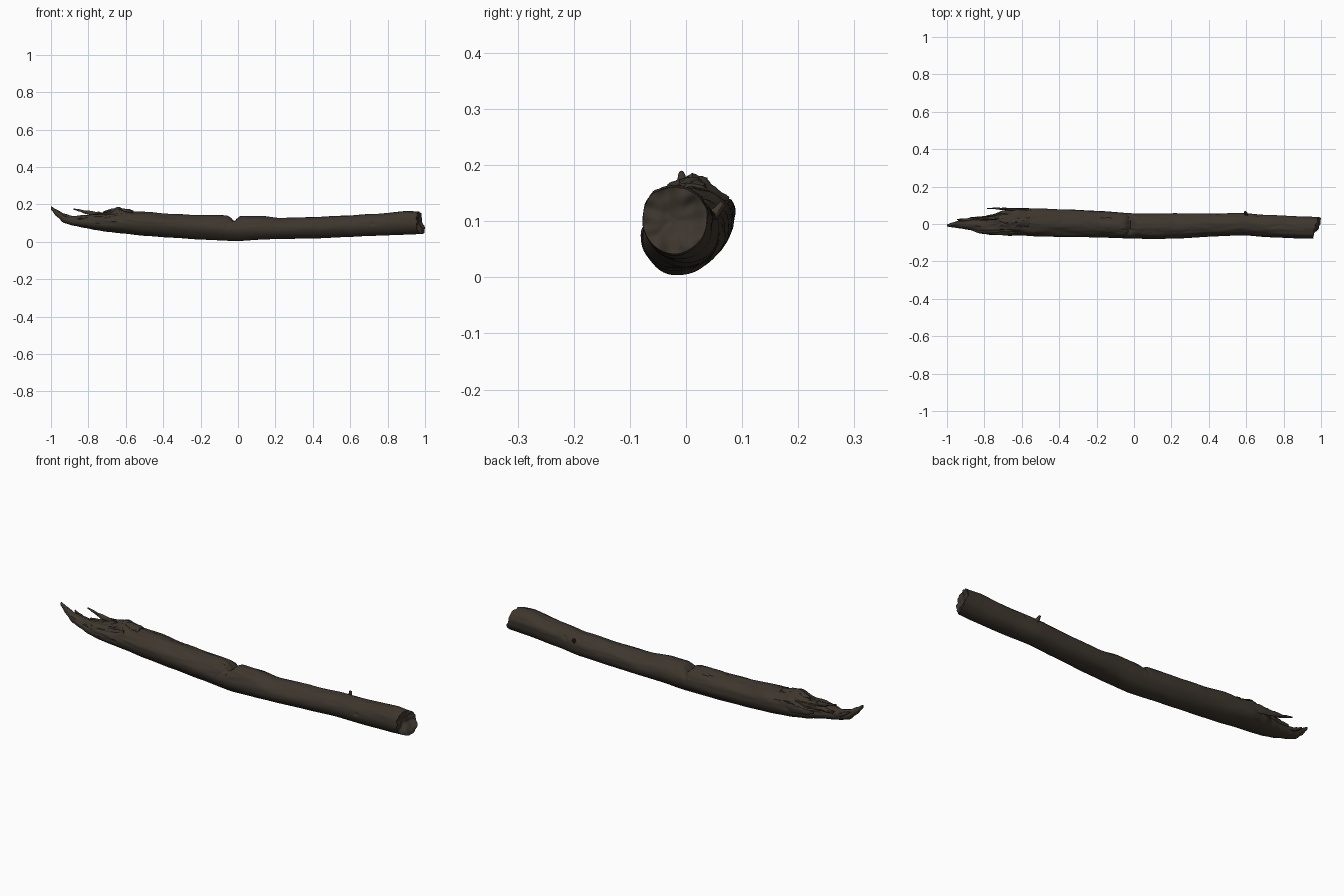
import bpy, bmesh, math
from mathutils import Vector, noise

if "Cube" in bpy.data.objects:
    bpy.data.objects.remove(bpy.data.objects["Cube"])

bark = bpy.data.materials.new("dark bark brown")
bark.diffuse_color = (0.047, 0.037, 0.027, 1)
bark.use_nodes = True
bark.node_tree.nodes["Principled BSDF"].inputs["Base Color"].default_value = bark.diffuse_color

# x, y low, y high, z low, z high of the trunk
ROWS = [
    (-1.00, -.014, -.002, .172, .190), (-.97, -.018, .008, .135, .172),
    (-.93, -.024, .020, .100, .150), (-.88, -.032, .028, .086, .136),
    (-.82, -.052, .038, .074, .142), (-.76, -.058, .050, .062, .148),
    (-.70, -.060, .072, .053, .156), (-.62, -.062, .086, .045, .163),
    (-.50, -.066, .084, .033, .160), (-.35, -.068, .078, .022, .148),
    (-.20, -.070, .070, .012, .142), (.00, -.078, .055, .004, .139),
    (.12, -.081, .053, .011, .138), (.22, -.078, .056, .015, .126),
    (.42, -.065, .057, .018, .131), (.58, -.060, .060, .024, .140),
    (.72, -.072, .048, .031, .149), (.90, -.078, .040, .039, .167),
    (.96, -.077, .038, .043, .162)]


def lookup(x):
    for a, b in zip(ROWS, ROWS[1:]):
        if x <= b[0]:
            t = max(0, (x - a[0]) / (b[0] - a[0]))
            t = t * t * (3 - 2 * t) * .5 + t * .5
            return [p + (q - p) * t for p, q in zip(a[1:], b[1:])]
    return ROWS[-1][1:]


def bump(x, c, w):
    return math.exp(-((x - c) / w) ** 2)


def skin(bm, rings):
    n = len(rings[0])
    vs = [[bm.verts.new(p) for p in r] for r in rings]
    for a, b in zip(vs, vs[1:]):
        for i in range(n):
            j = (i + 1) % n
            bm.faces.new((a[i], a[j], b[j], b[i]))
    bm.faces.new(vs[0][::-1])
    bm.faces.new(vs[-1])


def finish(bm, name, angle):
    bmesh.ops.recalc_face_normals(bm, faces=bm.faces)
    me = bpy.data.meshes.new(name)
    bm.to_mesh(me)
    bm.free()
    ob = bpy.data.objects.new(name, me)
    bpy.context.collection.objects.link(ob)
    me.materials.append(bark)
    bpy.ops.object.select_all(action='DESELECT')
    ob.select_set(True)
    bpy.context.view_layer.objects.active = ob
    bpy.ops.object.shade_smooth_by_angle(angle=math.radians(angle))
    return ob


# Trunk with bark ridges, snapped notch and torn left end
SIDES, STEPS = 72, 300


def trunk_point(x, a):
    y0, y1, z0, z1 = lookup(x)
    cy, cz, hy, hz = (y0 + y1) / 2, (z0 + z1) / 2, (y1 - y0) / 2, (z1 - z0) / 2
    c, s = math.cos(a), math.sin(a)
    up = max(0, min(1, s + .35))            # rough above, worn smooth below
    size = min(1, hz / .05)
    torn = max(0, min(1, (-.5 - x) / .2))
    d = .05 * noise.noise((x * 2.5, c * 1.4, s * 1.4))
    d += .05 * up * noise.noise((x * 9, c * 3.5 + 7, s * 3.5))
    crack = 1 - min(1, abs(noise.noise((x * 4, c * 5 + 3, s * 5))) / .09)
    patch = max(0, min(1, .55 + 1.6 * noise.noise((x * 3 + 9, c, s))))
    d -= (.05 + .10 * torn) * crack * up * patch
    d += torn * up * .22 * noise.noise((x * 12, c * 5, s * 5 + 2))
    # diagonal split running down from the notch
    line = -.02 - .05 * (1 - s) * (1 if c < 0 else .4)
    d -= .09 * bump(x, line, .007) * max(0, min(1, s + .3))
    r = 1 + d * size
    y, z = cy + hy * c * r, cz + hz * s * r
    z -= .024 * bump(x, -.02, .022) * max(0, s) ** 2
    z += .022 * bump(x, -.645, .035) * max(0, s) ** 3 * (c > -.6)
    # knot hollows
    for kx, ka in ((.72, 3.0), (.66, .5), (.58, .8)):
        z -= .004 * bump(x, kx, .010) * bump(a, ka, .12)
        y -= .007 * bump(x, kx, .010) * bump(a, ka, .12) * c
    return x, y, z


def end_shift(x, y, z):
    """Slants and breaks the right-hand cut."""
    k = max(0, (x - .86) / .10)
    low = max(0, min(1, (.10 - z) / .03)) * max(0, min(1, (y + .05) / .03))
    e = .012 + .22 * y + .022 * low + .010 * noise.noise((y * 45, z * 45, 1))
    return x + k ** 3 * e


rings = []
for i in range(STEPS + 1):
    x = -1 + 1.96 * i / STEPS
    ring = []
    for j in range(SIDES):
        px, y, z = trunk_point(x, 2 * math.pi * j / SIDES)
        ring.append((end_shift(px, y, z), y, max(z, .001)))
    rings.append(ring)
# broken face of the right-hand end
mid = Vector((0, -.02, .102))
for f in (.96, .85, .7, .55, .4, .25, .1):
    ring = []
    for j in range(SIDES):
        x, y, z = trunk_point(.96, 2 * math.pi * j / SIDES)
        y, z = mid.y + (y - mid.y) * f, mid.z + (z - mid.z) * f
        ring.append((end_shift(.96, y, z) - .012 * (1 - f), y, z))
    rings.append(ring)
bm = bmesh.new()
skin(bm, rings)
finish(bm, "log_trunk", 50)


def sliver(name, path, flat=.6, sides=10):
    """Ragged tapering strip through (x, y, z, radius) points."""
    bm = bmesh.new()
    out = []
    pts = [Vector(p) for p in path]
    for k in range(len(pts) - 1):
        for m in range(6):
            p = pts[k].lerp(pts[k + 1], m / 6)
            out.append(p)
    out.append(pts[-1])
    t = (pts[-1] - pts[0]).to_3d().normalized()
    ref = Vector((0, 0, 1)) if abs(t.z) < .8 else Vector((1, 0, 0))
    u = t.cross(ref).normalized()
    v = t.cross(u)
    res = []
    for p in out:
        o = p.to_3d()
        ring = []
        for j in range(sides):
            a = 2 * math.pi * j / sides
            w = u * math.cos(a) * flat + v * math.sin(a)
            r = p.w * (1 + .5 * noise.noise((o + w * .02) * 60))
            ring.append(o + w * r)
        res.append(ring)
    skin(bm, res)
    return finish(bm, name, 40)


# Torn splinters at the left end
sliver("back_splinter", [(-.55, .072, .112, .026), (-.68, .080, .115, .020),
                         (-.74, .083, .120, .014), (-.785, .083, .126, .006)], .35)
sliver("upright_splinter", [(-.72, .030, .143, .014), (-.80, .030, .155, .010),
                            (-.84, .034, .165, .006), (-.88, .036, .175, .003)], .8)
sliver("inner_splinter", [(-.66, .035, .135, .022), (-.78, .025, .130, .014),
                          (-.86, .030, .128, .005)], 1.2)
sliver("tail_splinter", [(-.80, .020, .110, .018), (-.90, .022, .125, .011),
                         (-.945, .024, .150, .004)], .8)
sliver("front_splinter", [(-.62, -.035, .135, .018), (-.75, -.032, .125, .014),
                          (-.86, -.026, .112, .006)], .7)
sliver("bark_flake", [(-.56, .010, .155, .014), (-.62, .010, .165, .014),
                      (-.67, .014, .168, .010), (-.72, .020, .160, .004)], 1.8)
# Snapped twig on the back
sliver("twig_stub", [(.60, .040, .105, .012), (.60, .056, .118, .008),
                     (.595, .066, .132, .006)], 1)
